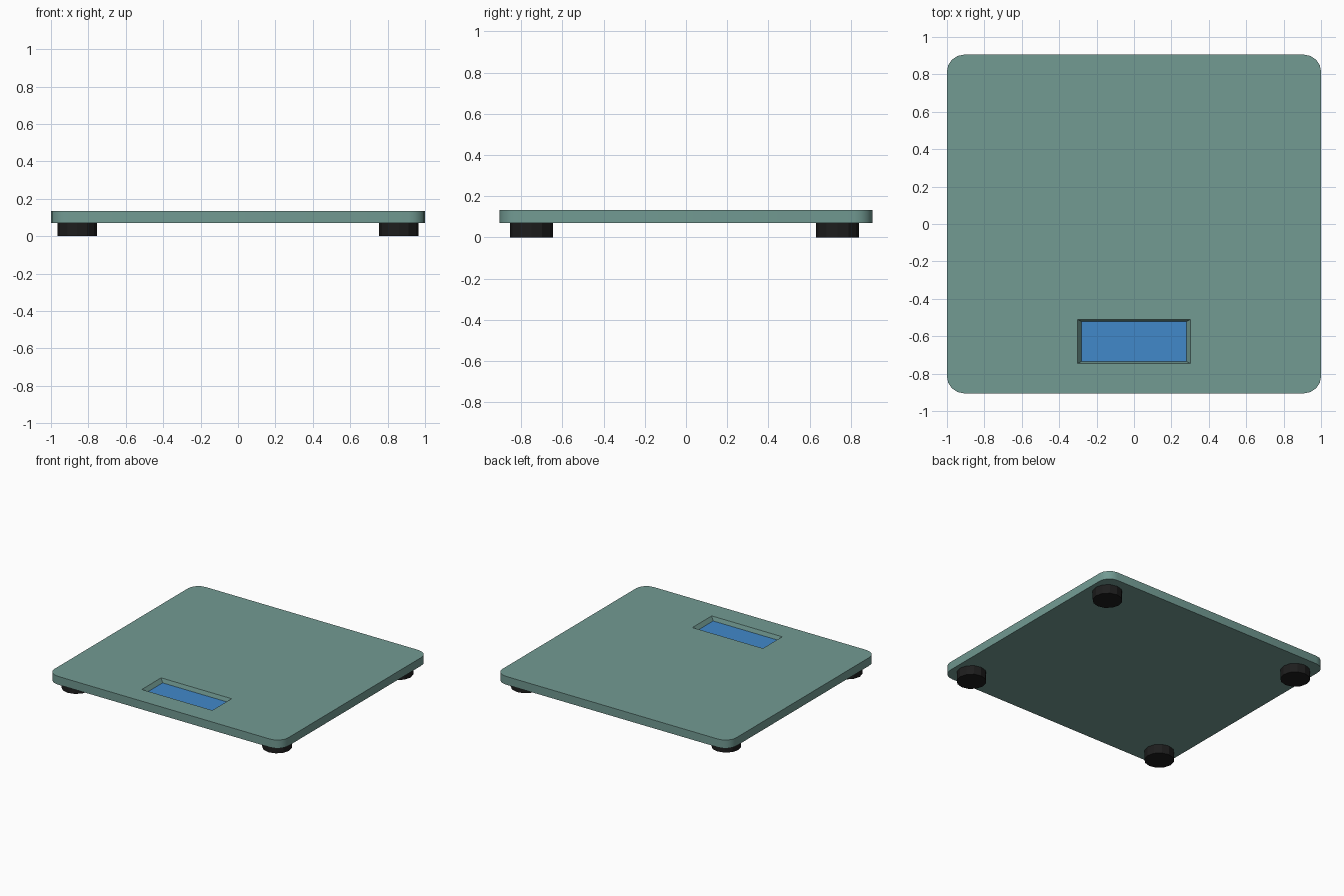
import bpy, bmesh, math

if "Cube" in bpy.data.objects:
    bpy.data.objects.remove(bpy.data.objects["Cube"])


def material(name, rgb):
    m = bpy.data.materials.new(name)
    m.diffuse_color = (*rgb, 1.0)
    m.use_nodes = True
    m.node_tree.nodes["Principled BSDF"].inputs["Base Color"].default_value = m.diffuse_color
    return m


GREEN = material("muted green", (0.168, 0.325, 0.29))
BLUE = material("display blue", (0.053, 0.25, 0.59))
BLACK = material("black rubber", (0.0125, 0.0125, 0.0125))


def finish(bm, name, mats):
    bmesh.ops.recalc_face_normals(bm, faces=bm.faces[:])
    me = bpy.data.meshes.new(name)
    bm.to_mesh(me)
    bm.free()
    ob = bpy.data.objects.new(name, me)
    bpy.context.collection.objects.link(ob)
    for m in mats:
        me.materials.append(m)
    return ob


def ring(bm, pts, z):
    return [bm.verts.new((x, y, z)) for x, y in pts]


def bridge(bm, a, b):
    n = len(a)
    for i in range(n):
        j = (i + 1) % n
        bm.faces.new((a[i], a[j], b[j], b[i]))


def rounded_rect(hx, hy, r, seg):
    pts = []
    for k, (sx, sy) in enumerate([(1, 1), (-1, 1), (-1, -1), (1, -1)]):
        for i in range(seg + 1):
            a = math.pi / 2 * (k + i / seg)
            pts.append((sx * (hx - r) + r * math.cos(a), sy * (hy - r) + r * math.sin(a)))
    return pts


def rect(x0, x1, y0, y1):
    return [(x0, y0), (x1, y0), (x1, y1), (x0, y1)]


# Platform: rounded slab with a tapered display recess in its top
Z0, Z1, DEPTH = 0.07, 0.134, 0.03
bm = bmesh.new()
outline = rounded_rect(1.0, 0.905, 0.09, 4)
low, high = ring(bm, outline, Z0), ring(bm, outline, Z1)
bridge(bm, low, high)
bm.faces.new(low)
rim = ring(bm, rect(-0.302, 0.302, -0.746, -0.510), Z1)
floor = ring(bm, rect(-0.282, 0.282, -0.735, -0.520), Z1 - DEPTH)
bridge(bm, rim, floor)
display = bm.faces.new(floor)
display.material_index = 1
edges = [bm.edges.get((loop[i - 1], loop[i])) for loop in (high, rim) for i in range(len(loop))]
bmesh.ops.triangle_fill(bm, edges=edges, use_beauty=True, normal=(0, 0, 1))
platform = finish(bm, "platform", [GREEN, BLUE])
bpy.context.view_layer.objects.active = platform
platform.select_set(True)
bpy.ops.object.shade_smooth_by_angle(angle=math.radians(30))

# Four faceted rubber feet
for side, x in (("left", -0.86), ("right", 0.86)):
    for end, y in (("front", -0.75), ("back", 0.735)):
        bm = bmesh.new()
        pts = [(x + 0.105 * math.cos(i * math.pi / 6), y + 0.105 * math.sin(i * math.pi / 6))
               for i in range(12)]
        a, b = ring(bm, pts, 0.0), ring(bm, pts, Z0)
        bridge(bm, a, b)
        bm.faces.new(a)
        bm.faces.new(b)
        finish(bm, f"{end}_{side}_foot", [BLACK])
